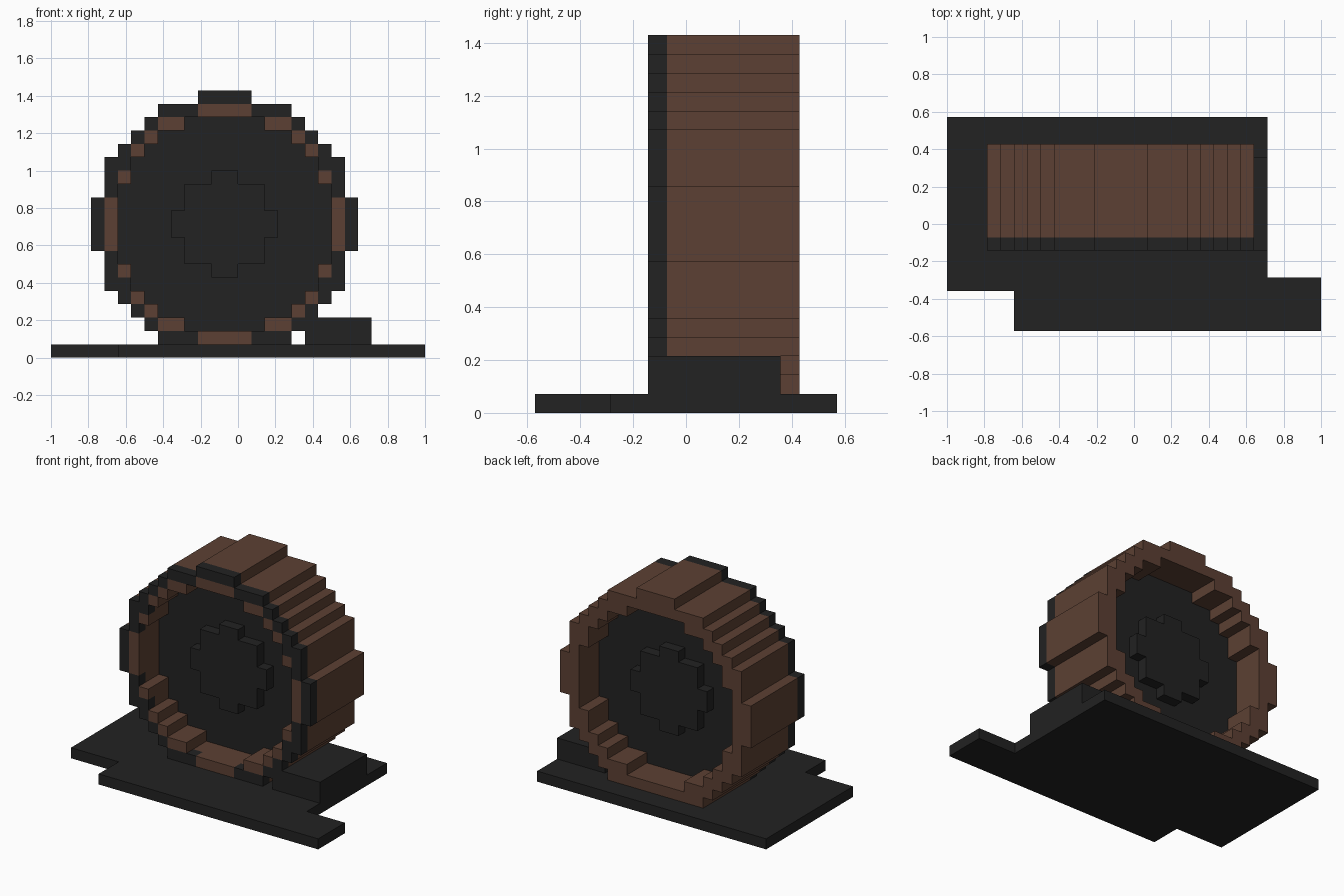
import bpy, bmesh

if "Cube" in bpy.data.objects:
    bpy.data.objects.remove(bpy.data.objects["Cube"])

U = 1 / 14            # one block
CX, CZ = -1, 10       # wheel centre, in blocks


def material(name, rgb):
    m = bpy.data.materials.new(name)
    m.diffuse_color = (*rgb, 1)
    m.use_nodes = True
    m.node_tree.nodes["Principled BSDF"].inputs["Base Color"].default_value = m.diffuse_color
    return m


CHARCOAL = material("charcoal", (0.016, 0.016, 0.016))
BROWN = material("dark_brown", (0.107, 0.051, 0.033))


def make_object(name, bm, mats):
    bmesh.ops.recalc_face_normals(bm, faces=bm.faces[:])
    mesh = bpy.data.meshes.new(name)
    bm.to_mesh(mesh)
    bm.free()
    for m in mats:
        mesh.materials.append(m)
    obj = bpy.data.objects.new(name, mesh)
    bpy.context.collection.objects.link(obj)
    return obj


def disc_cells(half_widths):
    """Blocky disc: half width of each row, counted out from the centre."""
    return {(i, k) for r, w in enumerate(half_widths)
            for k in (r, -r - 1) for i in range(-w, w)}


def fold(n):
    """Mirror a block index onto the positive side."""
    return n if n >= 0 else -n - 1


def slab(name, cells, y0, y1, mats, pick=lambda i, k: 0):
    """Extrude a set of (x, z) blocks around the wheel centre from y0 to y1."""
    bm = bmesh.new()
    verts = {}

    def v(i, y, k):
        if (i, y, k) not in verts:
            verts[i, y, k] = bm.verts.new(((i + CX) * U, y * U, (k + CZ) * U))
        return verts[i, y, k]

    for i, k in sorted(cells):
        corners = [(i, k), (i + 1, k), (i + 1, k + 1), (i, k + 1)]
        quads = [[v(a, y, b) for a, b in corners] for y in (y0, y1)]
        for s, (dx, dz) in enumerate([(0, -1), (1, 0), (0, 1), (-1, 0)]):
            if (i + dx, k + dz) not in cells:
                (a, b), (c, d) = corners[s], corners[(s + 1) % 4]
                quads.append([v(a, y0, b), v(c, y0, d), v(c, y1, d), v(a, y1, b)])
        for q in quads:
            bm.faces.new(q).material_index = pick(i, k)
    return make_object(name, bm, mats)


def prism(name, outline, z0, z1, mat):
    """Extrude an (x, y) outline upward."""
    bm = bmesh.new()
    low = [bm.verts.new((x * U, y * U, z0 * U)) for x, y in outline]
    top = [bm.verts.new((x * U, y * U, z1 * U)) for x, y in outline]
    bm.faces.new(low[::-1])
    bm.faces.new(top)
    n = len(outline)
    for a in range(n):
        b = (a + 1) % n
        bm.faces.new((low[a], low[b], top[b], top[a]))
    return make_object(name, bm, [mat])


# Base plate with offset front step, and the side block
prism("base_plate", [(-14, -5), (-9, -5), (-9, -8), (14, -8), (14, -4),
                     (10, -4), (10, 8), (-14, 8)], 0, 1, CHARCOAL)
prism("side_block", [(5, -2), (10, -2), (10, 5), (5, 5)], 1, 3, CHARCOAL)

# Wheel rim: brown drum, bottom row sunk in the base is left out
web = disc_cells([8, 8, 8, 7, 7, 6, 5, 3])
rim = disc_cells([10, 10, 9, 9, 9, 8, 7, 6, 5, 2]) - web
rim = {c for c in rim if c[1] > -CZ}
slab("rim_drum", rim, -1, 6, [BROWN])

# Front band of the rim: charcoal with brown inner blocks
INNER = {0: (8,), 1: (8,), 3: (7,), 5: (6,), 6: (5,), 7: (3, 4), 8: (0, 1)}
slab("rim_front_band", rim, -2, -1, [CHARCOAL, BROWN],
     lambda i, k: int(fold(i) in INNER.get(fold(k), ())))

# Recessed web and the hub that sticks out on both sides
slab("wheel_web", web, 1, 3, [CHARCOAL])
slab("hub", disc_cells([4, 3, 3, 1]), 0, 4, [CHARCOAL])
